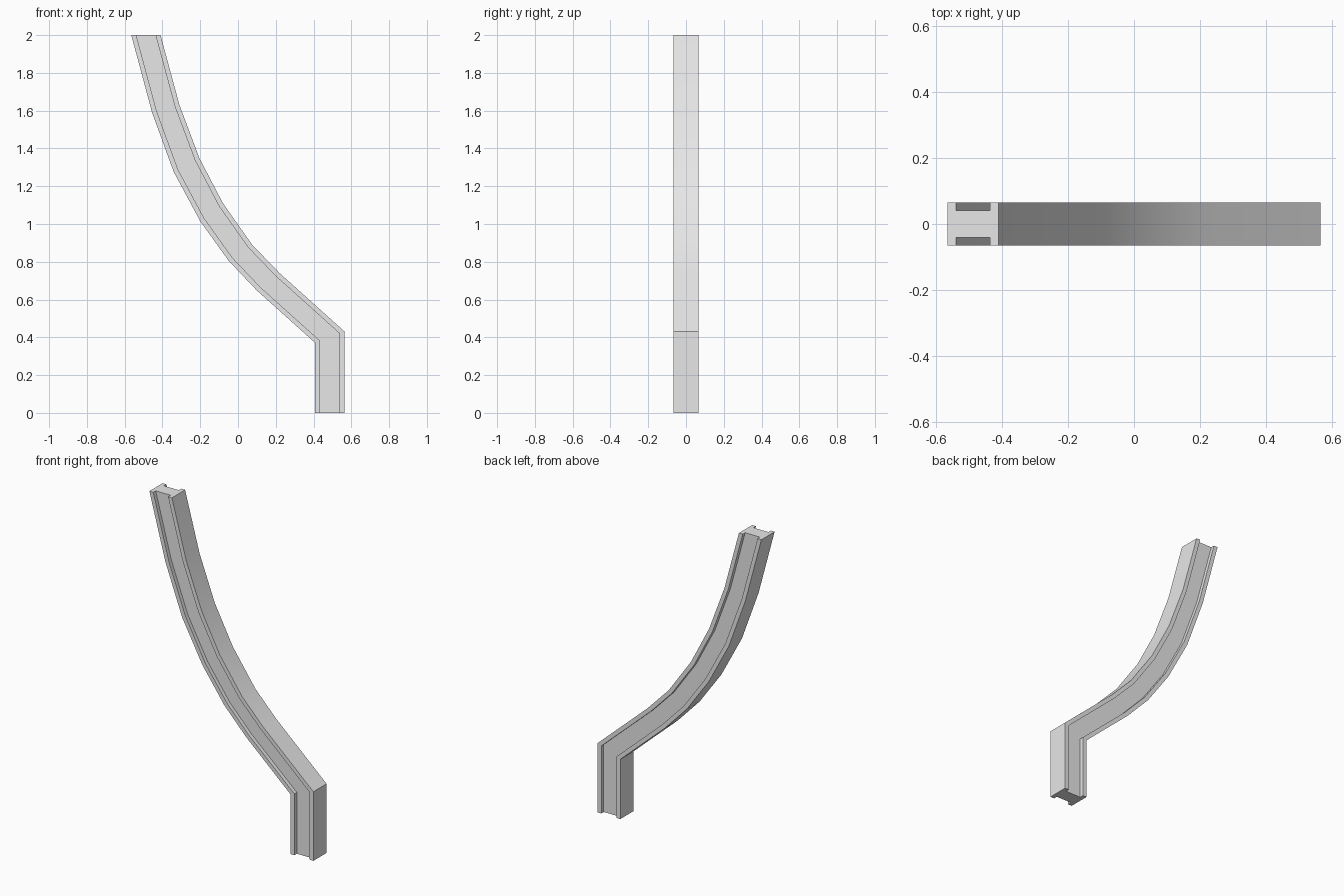
import bpy
import bmesh
import math
from mathutils import Vector

cube = bpy.data.objects.get("Cube")
if cube:
    bpy.data.objects.remove(cube, do_unlink=True)

# One plain grey for the whole beam
grey = bpy.data.materials.new("light_grey")
grey.use_nodes = True
colour = (0.8, 0.8, 0.8, 1)
grey.diffuse_color = colour
grey.node_tree.nodes["Principled BSDF"].inputs["Base Color"].default_value = colour

# Stations from foot to tip: lower edge and upper edge of the beam (x, z)
lower = [(0.407, 0), (0.407, 0.372), (0.1, 0.648), (-0.05, 0.806),
         (-0.2, 1.015), (-0.34, 1.275), (-0.455, 1.59), (-0.565, 2)]
upper = [(0.565, 0), (0.565, 0.43), (0.22, 0.74), (0.075, 0.89),
         (-0.08, 1.11), (-0.205, 1.35), (-0.31, 1.63), (-0.41, 2)]

# I-shaped section: u runs across the beam, y through its thickness
half, web, lip = 0.065, 0.041, 0.17
side = [(0, half), (lip, half), (lip, web), (1 - lip, web), (1 - lip, half), (1, half)]
section = side + [(u, -y) for u, y in reversed(side)]

bm = bmesh.new()
rings = []
for a, b in zip(lower, upper):
    ring = []
    for u, y in section:
        p = Vector(a).lerp(Vector(b), u)
        ring.append(bm.verts.new((p.x, y, p.y)))
    rings.append(ring)

# Skin between stations, then the two end caps
n = len(section)
for r, s in zip(rings, rings[1:]):
    for i in range(n):
        j = (i + 1) % n
        bm.faces.new((r[i], r[j], s[j], s[i]))
bm.faces.new(rings[0])
bm.faces.new(rings[-1])
bmesh.ops.recalc_face_normals(bm, faces=bm.faces)

mesh = bpy.data.meshes.new("curved_beam")
bm.to_mesh(mesh)
bm.free()
mesh.materials.append(grey)
beam = bpy.data.objects.new("curved_beam", mesh)
bpy.context.collection.objects.link(beam)

# Smooth along the curve, sharp at the flanges and the knee
bpy.context.view_layer.objects.active = beam
beam.select_set(True)
bpy.ops.object.shade_smooth_by_angle(angle=math.radians(30))
